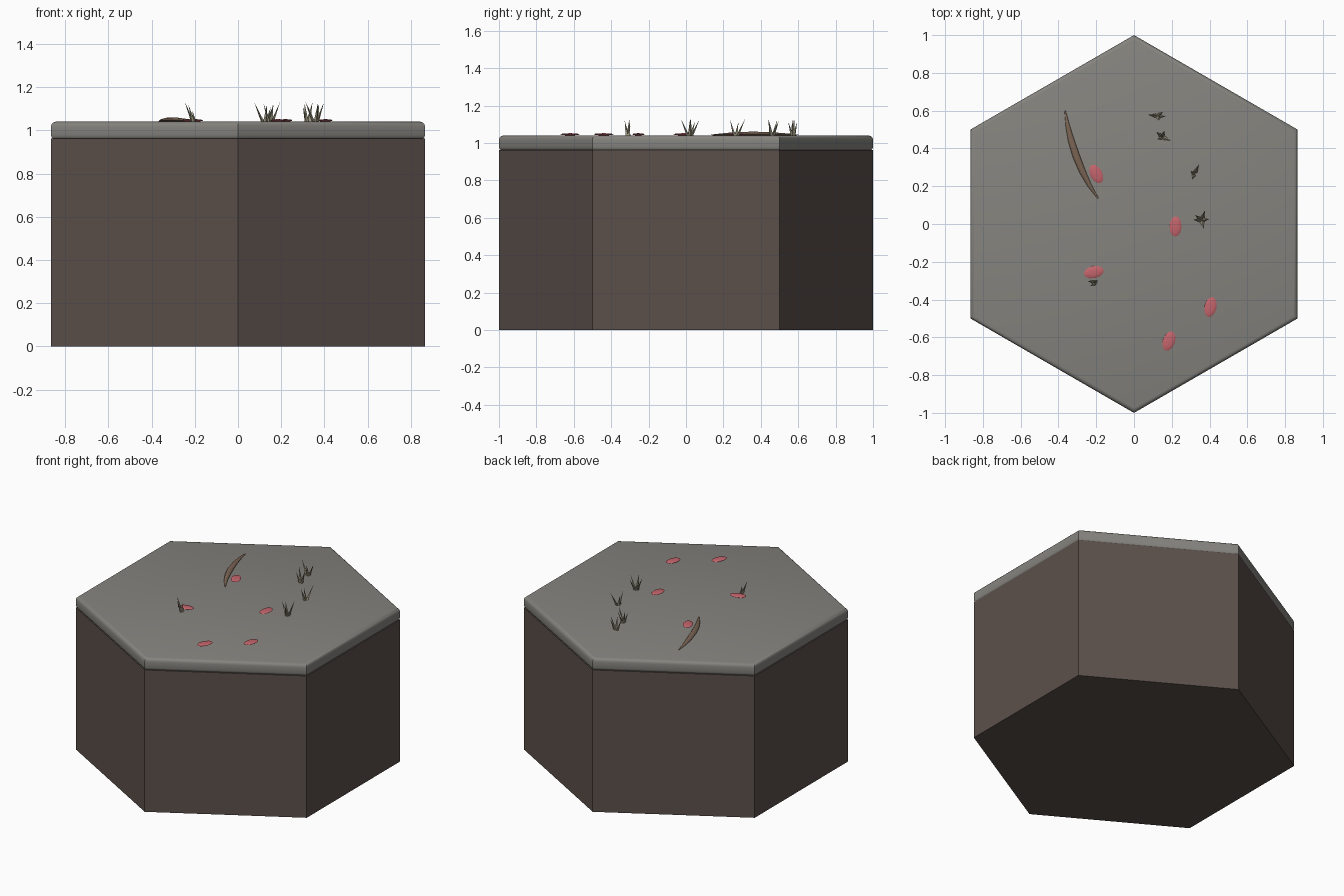
import bpy, bmesh, math
from mathutils import Vector, Matrix

if "Cube" in bpy.data.objects:
    bpy.data.objects.remove(bpy.data.objects["Cube"])


def material(name, rgb):
    m = bpy.data.materials.new(name)
    m.diffuse_color = (*rgb, 1)
    m.use_nodes = True
    m.node_tree.nodes["Principled BSDF"].inputs["Base Color"].default_value = m.diffuse_color
    return m


EARTH = material("earth", (0.105, 0.08, 0.07))
STONE = material("stone", (0.235, 0.23, 0.21))
PETAL = material("petal", (0.55, 0.13, 0.15))
BARK = material("bark", (0.2, 0.13, 0.09))
GRASS = material("dry_grass", (0.33, 0.31, 0.21))
TOP = 1.04


def add(name, bm, mat):
    bmesh.ops.recalc_face_normals(bm, faces=bm.faces)
    me = bpy.data.meshes.new(name)
    bm.to_mesh(me)
    bm.free()
    me.materials.append(mat)
    ob = bpy.data.objects.new(name, me)
    bpy.context.collection.objects.link(ob)
    return ob


def smooth(ob, angle):
    bpy.ops.object.select_all(action='DESELECT')
    ob.select_set(True)
    bpy.context.view_layer.objects.active = ob
    bpy.ops.object.shade_smooth_by_angle(angle=math.radians(angle))


def hexagon(name, z0, z1, mat):
    bm = bmesh.new()
    ring = [bm.verts.new((math.sin(i * math.pi / 3), math.cos(i * math.pi / 3), z0)) for i in range(6)]
    face = bm.faces.new(ring)
    ext = bmesh.ops.extrude_face_region(bm, geom=[face])
    verts = [g for g in ext["geom"] if isinstance(g, bmesh.types.BMVert)]
    bmesh.ops.translate(bm, verts=verts, vec=(0, 0, z1 - z0))
    return bm


# Hexagonal earth block
add("earth_block", hexagon("earth", 0, 0.962, EARTH), EARTH)

# Stone cap with rounded rim edges
bm = hexagon("cap", 0.956, TOP, STONE)
rim = [e for e in bm.edges if abs(e.verts[0].co.z - e.verts[1].co.z) < 1e-5]
bmesh.ops.bevel(bm, geom=rim, offset=0.022, segments=3, profile=0.5, affect='EDGES')
smooth(add("stone_cap", bm, STONE), 40)

# Fallen petals: x, y, heading of the long axis
for i, (x, y, deg) in enumerate([(-0.2, 0.265, 118), (0.22, -0.013, 88), (-0.213, -0.255, 12),
                                 (0.405, -0.44, 78), (0.185, -0.62, 70)]):
    bm = bmesh.new()
    bmesh.ops.create_uvsphere(bm, u_segments=12, v_segments=6, radius=1)
    M = (Matrix.Translation((x, y, TOP + 0.006)) @ Matrix.Rotation(math.radians(deg), 4, 'Z')
         @ Matrix.Diagonal((0.054, 0.032, 0.006, 1)))
    bmesh.ops.transform(bm, matrix=M, verts=bm.verts)
    smooth(add(f"petal_{i + 1}", bm, PETAL), 60)

# Curved twig, thick in the middle and tapered to both ends
path = [(-0.365, 0.6), (-0.351, 0.52), (-0.332, 0.44), (-0.306, 0.36),
        (-0.274, 0.28), (-0.236, 0.205), (-0.19, 0.135)]
bm = bmesh.new()
rings = []
for i, p in enumerate(path):
    a, b = path[max(i - 1, 0)], path[min(i + 1, len(path) - 1)]
    d = Vector((b[0] - a[0], b[1] - a[1], 0)).normalized()
    side = Vector((-d.y, d.x, 0))
    arch = math.sin(math.pi * i / (len(path) - 1))
    r = 0.003 + 0.016 * arch
    c = Vector((p[0], p[1], TOP + 0.003 + 0.006 * arch))
    rings.append([bm.verts.new(c + side * r * math.cos(t * math.pi / 4)
                               + Vector((0, 0, 0.6 * r * math.sin(t * math.pi / 4)))) for t in range(8)])
for r0, r1 in zip(rings, rings[1:]):
    for t in range(8):
        bm.faces.new((r0[t], r0[(t + 1) % 8], r1[(t + 1) % 8], r1[t]))
bm.faces.new(rings[0])
bm.faces.new(rings[-1])
smooth(add("twig", bm, BARK), 50)

# Grass tufts: centre, then blades as (tip dx, tip dy, height)
tufts = [
    ((0.125, 0.572), [(-0.05, 0.006, .09), (0.042, -0.004, .08), (0.028, 0.022, .07), (0.008, -0.026, .075)]),
    ((0.15, 0.46), [(-0.032, 0.028, .085), (0.044, -0.02, .09), (0.012, 0.036, .08), (-0.028, -0.014, .07)]),
    ((0.32, 0.265), [(0.025, 0.052, .09), (-0.012, -0.03, .085), (-0.02, 0.015, .07)]),
    ((0.358, 0.02), [(-0.045, 0.002, .09), (0.04, 0.006, .09), (0.018, 0.052, .085),
                     (0.012, -0.046, .085), (-0.036, 0.028, .075)]),
    ((-0.2, -0.31), [(-0.046, 0.008, .09), (-0.03, -0.018, .08), (-0.01, 0.012, .05)]),
]
for i, ((x, y), blades) in enumerate(tufts):
    bm = bmesh.new()
    for dx, dy, h in blades:
        root = Vector((x + dx * 0.2, y + dy * 0.2, TOP - 0.002))
        out = Vector((dx, dy, 0)).normalized()
        side = Vector((-out.y, out.x, 0))
        tip = bm.verts.new((x + dx, y + dy, TOP + h))
        base = [bm.verts.new(root + o) for o in (out * 0.008, side * 0.011, -out * 0.008, -side * 0.011)]
        for k in range(4):
            bm.faces.new((base[k], base[(k + 1) % 4], tip))
        bm.faces.new(base)
    add(f"grass_tuft_{i + 1}", bm, GRASS)
